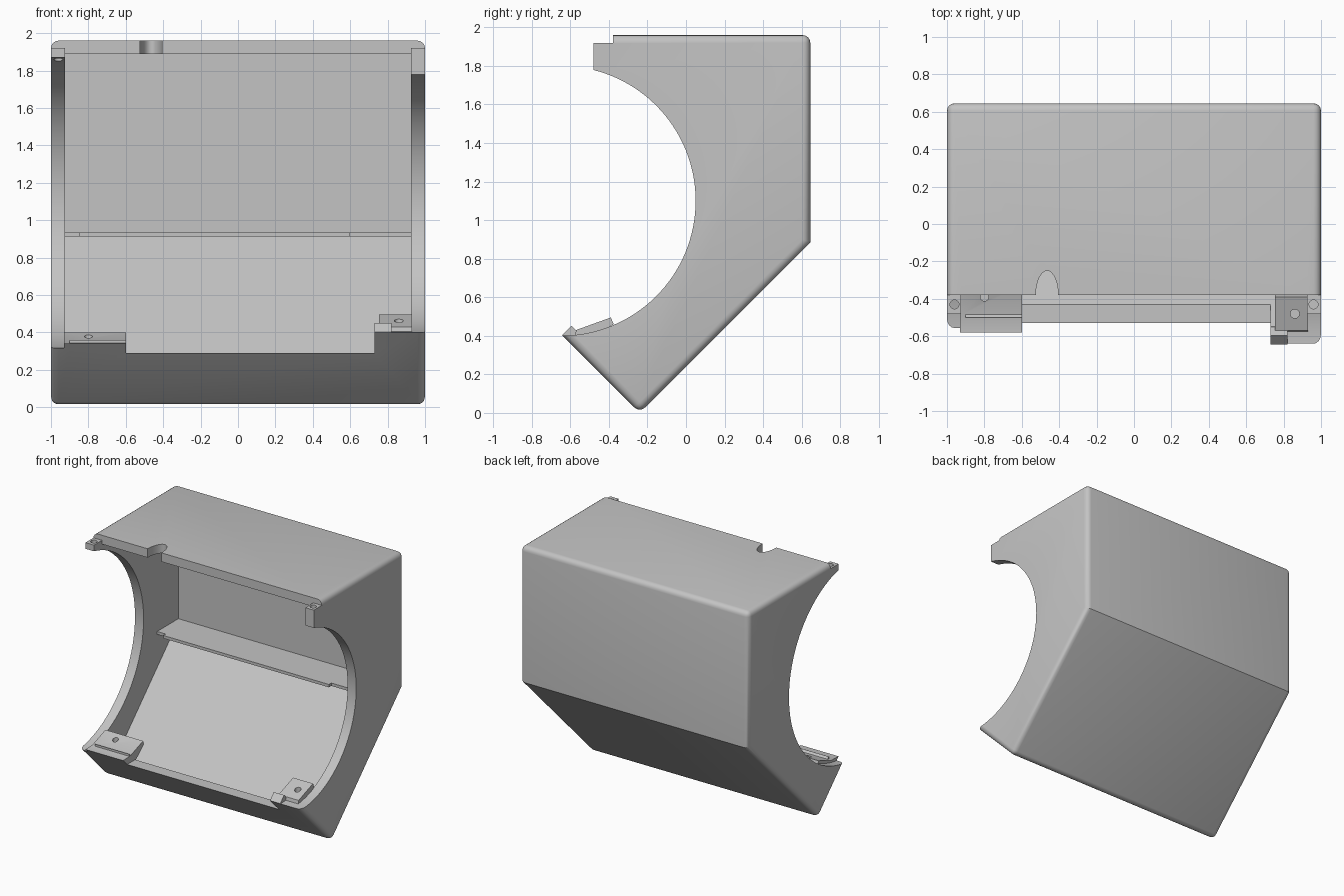
import bpy, bmesh, math
from mathutils import Matrix

cube = bpy.data.objects.get("Cube")
if cube:
    bpy.data.objects.remove(cube, do_unlink=True)

grey = bpy.data.materials.new("plain grey")
grey.use_nodes = True
grey.diffuse_color = (0.55, 0.55, 0.55, 1)
grey.node_tree.nodes["Principled BSDF"].inputs["Base Color"].default_value = (0.55, 0.55, 0.55, 1)


def finish(name, bm):
    bmesh.ops.recalc_face_normals(bm, faces=bm.faces)
    mesh = bpy.data.meshes.new(name)
    bm.to_mesh(mesh)
    bm.free()
    mesh.materials.append(grey)
    obj = bpy.data.objects.new(name, mesh)
    bpy.context.scene.collection.objects.link(obj)
    return obj


def prism_mesh(profile, x0, x1):
    """Side profile of (y, z) points swept along x."""
    bm = bmesh.new()
    face = bm.faces.new([bm.verts.new((x0, y, z)) for y, z in profile])
    new = bmesh.ops.extrude_face_region(bm, geom=[face])["geom"]
    verts = [v for v in new if isinstance(v, bmesh.types.BMVert)]
    bmesh.ops.translate(bm, verts=verts, vec=(x1 - x0, 0, 0))
    return bm


def prism(name, profile, x0, x1):
    return finish(name, prism_mesh(profile, x0, x1))


def box(name, x0, x1, y0, y1, z0, z1):
    return prism(name, [(y0, z0), (y1, z0), (y1, z1), (y0, z1)], x0, x1)


def post(name, x, y, z, rx, ry, height):
    """Upright round or oval cylinder."""
    bm = bmesh.new()
    bmesh.ops.create_cone(bm, cap_ends=True, segments=32, radius1=1, radius2=1, depth=1,
                          matrix=Matrix.Translation((x, y, z)) @ Matrix.Diagonal((rx, ry, height, 1)))
    return finish(name, bm)


def circle(radius, count=128):
    cy, cz = -0.65, 1.1
    return [(cy + radius * math.cos(2 * math.pi * i / count),
             cz + radius * math.sin(2 * math.pi * i / count)) for i in range(count)]


def carve(target, cutters):
    bpy.context.view_layer.objects.active = target
    for cutter in cutters:
        cutter.hide_render = True
        mod = target.modifiers.new("cut", "BOOLEAN")
        mod.operation = "DIFFERENCE"
        mod.solver = "EXACT"
        mod.object = cutter
        bpy.ops.object.modifier_apply(modifier=mod.name)
        bpy.data.objects.remove(cutter, do_unlink=True)


# Outer housing with rounded side edges and a crisp lower back edge
bm = prism_mesh([(-0.8, 1.96), (0.645, 1.96), (0.645, 0.885),
                 (-0.24, 0), (-0.8, 0.56)], -1, 1)
side_edges, long_edges = [], []
for e in bm.edges:
    a, b = e.verts
    if abs(a.co.x - b.co.x) < 0.01:
        side_edges.append(e)
    elif a.co.z < 0.01 or (a.co.z > 1.9 and a.co.y > 0):
        long_edges.append(e)
bmesh.ops.bevel(bm, geom=side_edges + long_edges, offset=0.04, segments=4,
                profile=0.5, affect="EDGES", clamp_overlap=True)
shell = finish("housing_shell", bm)

# Hollow, side openings, front edge steps and finger notch
carve(shell, [
    prism("cavity", [(-0.95, 1.89), (0.575, 1.89), (0.575, 0.915),
                     (-0.24, 0.10), (-0.64, 0.50), (-0.95, 0.81)], -0.925, 0.925),
    prism("round_opening", circle(0.70), -1.2, 1.2),
    prism("wide_round_opening", circle(0.79), -1.2, -0.9),
    box("front_trim", -1.2, 1.2, -1.2, -0.48, 1.0, 2.2),
    box("tab_step", -1.2, 1.2, -1.2, -0.38, 1.92, 2.2),
    box("top_front_trim", -0.925, 0.925, -1.2, -0.38, 1.5, 2.3),
    box("middle_lip_trim", -0.6, 0.73, -1.2, -0.3, 0.29, 1.0),
    box("right_lip_trim", -1.2, -0.6, -1.2, -0.5, 0.34, 1.0),
    post("finger_notch", -0.465, -0.38, 1.95, 0.06, 0.13, 0.4),
    post("right_tab_hole", -0.96, -0.43, 1.93, 0.024, 0.024, 0.2),
    post("left_tab_hole", 0.96, -0.43, 1.93, 0.024, 0.024, 0.2),
])

# Screw pads inside the lower corners
right_pad = prism("right_screw_pad", [(-0.58, 0.34), (-0.49, 0.343), (-0.33, 0.40),
                                      (-0.32, 0.37), (-0.46, 0.25), (-0.50, 0.26)], -0.93, -0.6)
carve(right_pad, [post("pad_hole", -0.8, -0.39, 0.39, 0.022, 0.022, 0.08)])

left_pad = prism("left_screw_pad", [(-0.57, 0.43), (-0.39, 0.495), (-0.375, 0.46),
                                    (-0.46, 0.41), (-0.53, 0.36), (-0.58, 0.38)], 0.755, 0.93)
carve(left_pad, [post("pad_hole", 0.86, -0.48, 0.46, 0.024, 0.024, 0.08)])

# Small raised catch at the end of the left lip
catch = prism("left_lip_catch", [(-0.643, 0.403), (-0.595, 0.452), (-0.55, 0.41),
                                 (-0.6, 0.36)], 0.73, 0.82)

# Thin inner shelf, set back at both ends
shelf = box("inner_shelf", -0.93, 0.93, 0.31, 0.58, 0.912, 0.935)
carve_front = box("inner_shelf_front", -0.85, 0.6, 0.28, 0.312, 0.912, 0.935)

for obj in (shell, right_pad, left_pad):
    bpy.ops.object.select_all(action="DESELECT")
    obj.select_set(True)
    bpy.context.view_layer.objects.active = obj
    bpy.ops.object.shade_smooth_by_angle(angle=math.radians(30))
